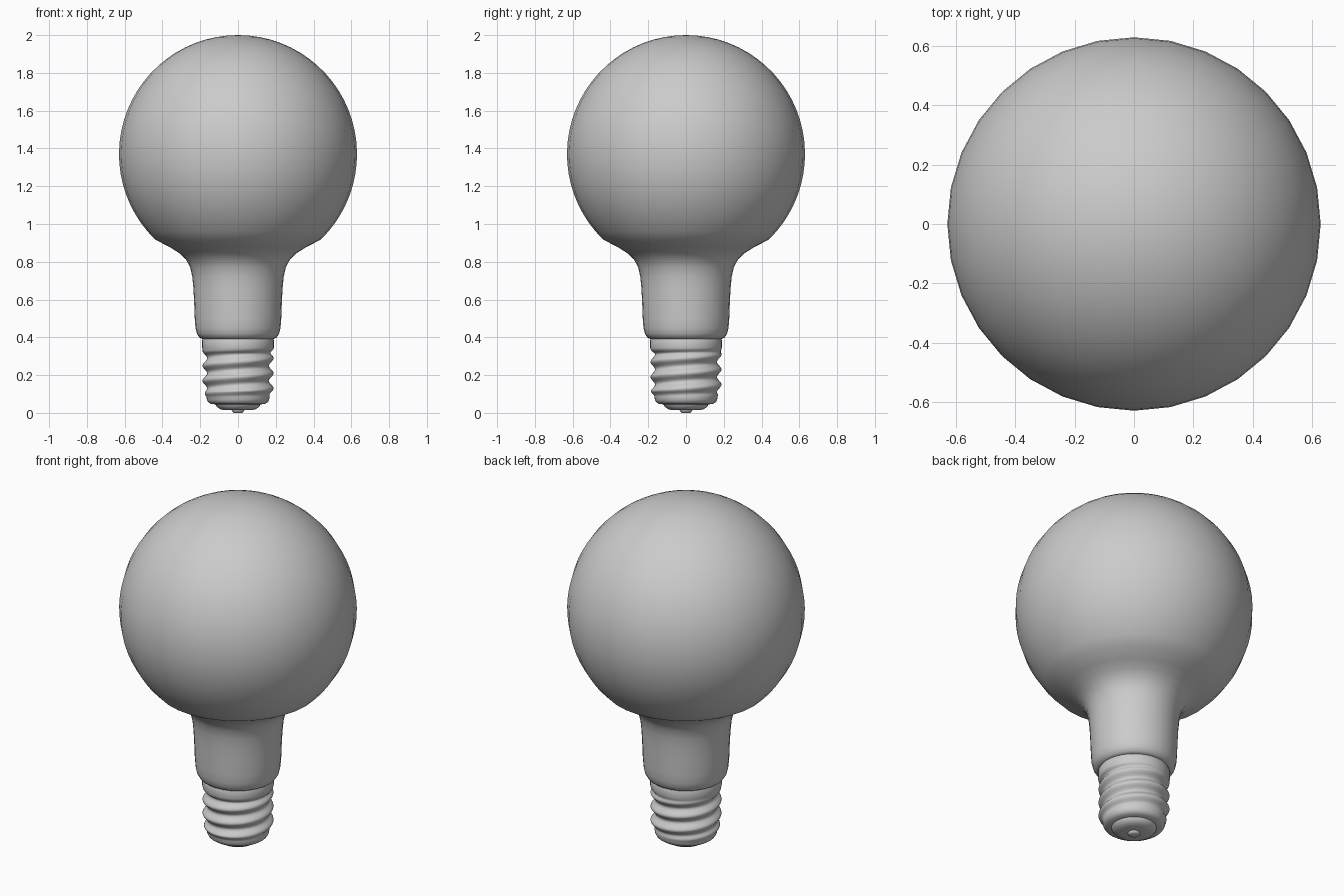
import bpy
import bmesh
from math import sin, cos, pi, sqrt, radians

if "Cube" in bpy.data.objects:
    bpy.data.objects.remove(bpy.data.objects["Cube"], do_unlink=True)

SIDES = 32

grey = bpy.data.materials.new("plain grey")
grey.use_nodes = True
grey.diffuse_color = (0.6, 0.6, 0.6, 1)
grey.node_tree.nodes["Principled BSDF"].inputs["Base Color"].default_value = grey.diffuse_color


def lathe(name, profile, sides=SIDES, offset=None, sharp=50):
    """Revolve (radius, z) points from bottom to top; offset(angle, z) adds to the radius."""
    bm = bmesh.new()
    rings = []
    for r, z in profile:
        if r == 0:
            rings.append([bm.verts.new((0, 0, z))] * sides)
            continue
        ring = []
        for i in range(sides):
            a = 2 * pi * i / sides
            rr = r + (offset(a, z) if offset else 0)
            ring.append(bm.verts.new((rr * cos(a), rr * sin(a), z)))
        rings.append(ring)
    for low, high in zip(rings, rings[1:]):
        for i in range(sides):
            j = (i + 1) % sides
            corners = list(dict.fromkeys((low[i], low[j], high[j], high[i])))
            bm.faces.new(corners)
    bmesh.ops.recalc_face_normals(bm, faces=bm.faces)
    mesh = bpy.data.meshes.new(name)
    bm.to_mesh(mesh)
    bm.free()
    obj = bpy.data.objects.new(name, mesh)
    bpy.context.collection.objects.link(obj)
    mesh.materials.append(grey)
    bpy.ops.object.select_all(action="DESELECT")
    obj.select_set(True)
    bpy.context.view_layer.objects.active = obj
    bpy.ops.object.shade_smooth_by_angle(angle=radians(sharp))
    return obj


# Globe and neck in one smooth sweep
R, CENTRE = 0.63, 1.37
neck = [(0, 0.392), (0.19, 0.392), (0.205, 0.4), (0.218, 0.42), (0.225, 0.45),
        (0.229, 0.5), (0.232, 0.58), (0.236, 0.66), (0.242, 0.72), (0.253, 0.77),
        (0.275, 0.812), (0.31, 0.845), (0.36, 0.877)]
globe = []
STEPS = 26
START = radians(-46)
for k in range(STEPS):
    a = START + (pi / 2 - START) * k / STEPS
    globe.append((R * cos(a), CENTRE + R * sin(a)))
lathe("glass_bulb", neck + globe + [(0, CENTRE + R)])

# Screw shell with a right-handed helical thread
PITCH = 0.08
BOTTOM, TOP = 0.085, 0.335


def thread(a, z):
    fade = max(0, min(1, (z - BOTTOM) / 0.03, (TOP - z) / 0.02))
    wave = cos(2 * pi * ((z - 0.29) / PITCH - a / (2 * pi)))
    return fade * (0.012 * wave + 0.009)


shell = [(0.12, 0.045), (0.145, 0.048), (0.158, 0.057), (0.165, 0.07)]
ROWS = 44
for k in range(ROWS + 1):
    z = BOTTOM + (TOP - BOTTOM) * k / ROWS
    blend = max(0, (z - 0.315) / 0.02)
    shell.append((0.167 + 0.02 * blend, z))
shell += [(0.19, 0.345), (0.19, 0.385), (0.186, 0.394), (0, 0.394)]
lathe("screw_shell", shell, sides=48, offset=lambda a, z: thread(a, z), sharp=60)

# Stepped insulator and contact tip underneath
lathe("insulator", [(0, 0.014), (0.07, 0.014), (0.095, 0.02), (0.11, 0.03),
                    (0.118, 0.042), (0.124, 0.055), (0, 0.055)])
lathe("contact_tip", [(0, 0), (0.022, 0), (0.03, 0.005), (0.034, 0.016), (0, 0.016)])
